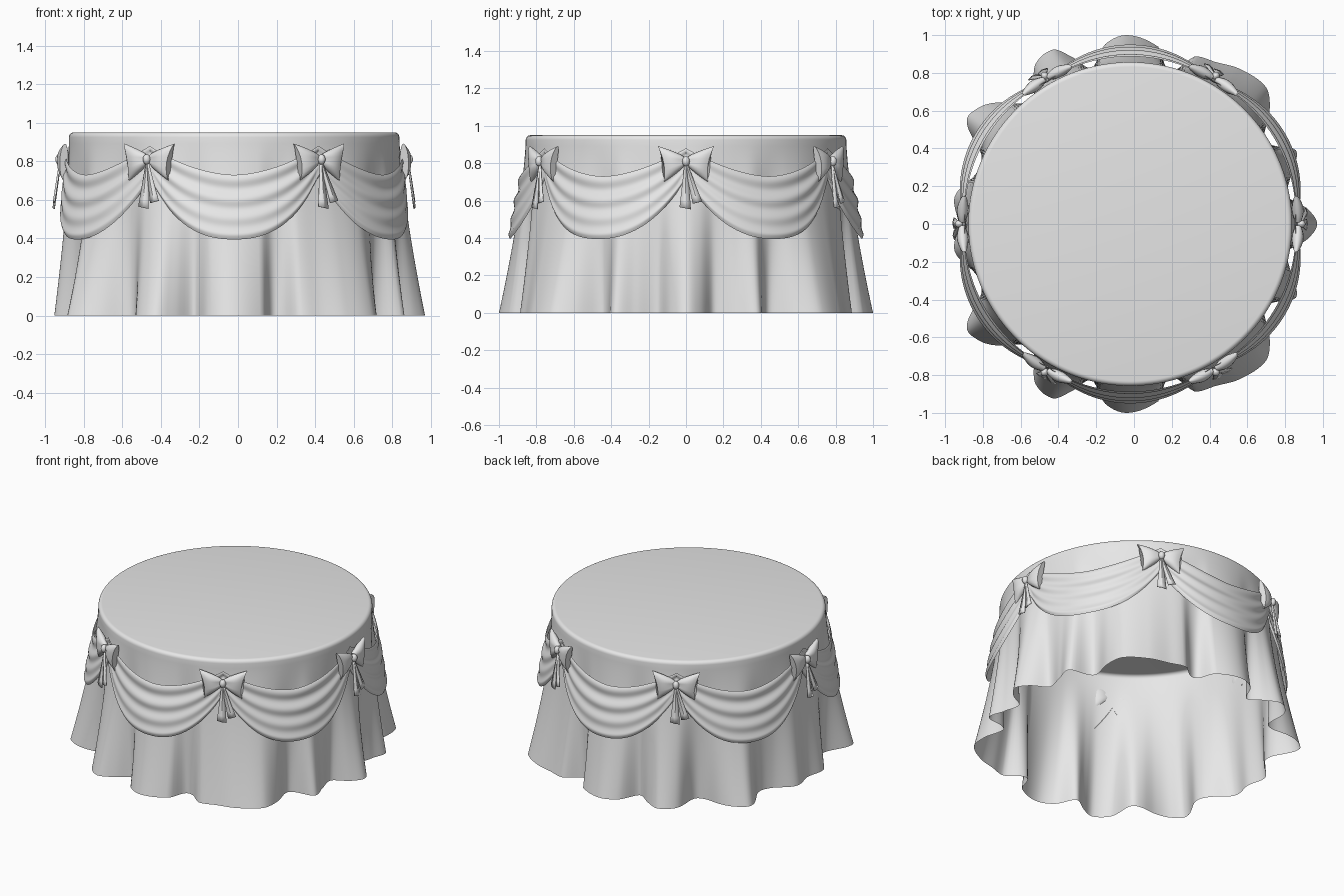
import bpy, math
from math import sin, cos, pi, radians

if "Cube" in bpy.data.objects:
    bpy.data.objects.remove(bpy.data.objects["Cube"])

CX, R, TOP = -0.02, 0.857, 0.95
mat = bpy.data.materials.new("pale grey cloth")
mat.diffuse_color = (0.8, 0.8, 0.8, 1)
mat.use_nodes = True
mat.node_tree.nodes["Principled BSDF"].inputs["Base Color"].default_value = mat.diffuse_color


def make(name, verts, faces, angle=50):
    me = bpy.data.meshes.new(name)
    me.from_pydata(verts, [], faces)
    me.materials.append(mat)
    ob = bpy.data.objects.new(name, me)
    bpy.context.collection.objects.link(ob)
    bpy.ops.object.select_all(action='DESELECT')
    ob.select_set(True)
    bpy.context.view_layer.objects.active = ob
    bpy.ops.object.shade_smooth_by_angle(angle=radians(angle))
    return ob


def polar(a, r, z):
    return (CX + r * cos(a), r * sin(a), z)


def grid_faces(rows, cols, wrap=False):
    f = []
    for i in range(rows - 1):
        for j in range(cols if wrap else cols - 1):
            k = (j + 1) % cols
            f.append((i * cols + j, (i + 1) * cols + j, (i + 1) * cols + k, i * cols + k))
    return f


# Hem outline: angle in degrees and radius, mirrored front to back
HEM = [(0, .99), (5, .94), (10, .845), (18, .90), (24, .96), (29, .86), (33, .845),
       (39, .95), (45, 1.02), (55, 1.005), (62, .97), (69, .95), (73, .86), (77, .85),
       (81, .95), (91, 1.0), (98, .96), (104, .85), (110, .95), (114, 1.01), (121, .98),
       (127, .85), (132, .86), (138, .96), (143, 1.015), (148, 1.02), (155, .87), (162, .86),
       (171, .94), (180, .91)]


def hem(a):
    d = abs((math.degrees(a) + 180) % 360 - 180)
    n = len(HEM)
    i = max(k for k in range(n - 1) if HEM[k][0] <= d + 1e-9)
    (a0, p1), (a1, p2) = HEM[i], HEM[i + 1]
    p0 = HEM[abs(i - 1)][1]
    p3 = HEM[i + 2 if i + 2 < n else n - 2][1]
    t = (d - a0) / (a1 - a0)
    return 0.5 * (2 * p1 + (p2 - p0) * t + (2 * p0 - 5 * p1 + 4 * p2 - p3) * t * t
                  + (3 * p1 - p0 - 3 * p2 + p3) * t ** 3)


def skirt_r(a, z):
    t = max(0, (0.92 - z) / 0.92)
    return R + (hem(a) - R) * t ** 1.4


# Tablecloth: flat top, rounded rim, folded skirt open underneath
N = 360
verts, rows = [], 0
for k in range(6):
    b = k / 5 * pi / 2
    for j in range(N):
        verts.append(polar(2 * pi * j / N, R - .025 + .025 * sin(b), TOP - .025 + .025 * cos(b)))
    rows += 1
for k in range(1, 29):
    z = 0.925 * (1 - k / 28)
    for j in range(N):
        a = 2 * pi * j / N
        verts.append(polar(a, skirt_r(a, z), z))
    rows += 1
make("tablecloth", verts, grid_faces(rows, N, True) + [tuple(range(N))])


# Swag: softly pleated drape hanging between two bows
def swag(idx):
    nu, nv = 81, 41
    verts = []
    for i in range(nv):
        v = i / (nv - 1)
        for j in range(nu):
            s = 2 * j / (nu - 1) - 1
            a = radians(60 * idx + 30 + 30 * s)
            e = 1 - s * s
            zt = .73 + .15 * abs(s) ** 1.75
            zb = .395 + .32 * abs(s) ** 2.3
            z = zt + (zb - zt) * v
            r = .872 + e * (.010 + .070 * v ** .8)
            # pleats fade towards the lower belly
            r += (.004 + .005 * e) * sin(2 * pi * (3.3 * v ** 1.1 + .1)) * (1 - .75 * v)
            r = max(r, skirt_r(a, z) + .008)
            if v > .93:
                r -= .012 * (v - .93) / .07
            verts.append(polar(a, r, z))
    make("swag_%d" % (idx + 1), verts, grid_faces(nv, nu), 80)


# Bow: two puffed loops, a knot and two tails, wrapped around the rim
def bow(idx):
    base = radians(60 * idx)

    def put(x, out, z):
        return polar(base + x / .89, .886 + out, z)

    n = 20
    for side, label in ((-1, "left"), (1, "right")):
        verts, rings = [], 9
        for i in range(rings):
            u = i / (rings - 1)
            h = .022 + .075 * u ** .8
            th = .012 + .022 * sin(pi * min(1, u * .8 + .05))
            for j in range(n):
                b = 2 * pi * j / n
                crease = 1 - .35 * math.exp(-(sin(b) / .3) ** 2) * (1 - u)
                x = side * (.008 + u * (.117 + .016 * sin(b) - .010 * cos(2 * b)))
                verts.append(put(x, th * cos(b) * crease + .004, .81 - .015 * u + h * sin(b)))
        faces = grid_faces(rings, n, True) + [tuple(range((rings - 1) * n, rings * n))]
        make("bow_%d_%s_loop" % (idx + 1, label), verts, faces, 45)

    # knot
    verts = []
    for i in range(9):
        p = pi * (i + .02) / 8.04
        for j in range(14):
            b = 2 * pi * j / 14
            verts.append(put(.02 * sin(p) * cos(b), .02 + .022 * sin(p) * sin(b), .81 + .027 * cos(p)))
    make("bow_%d_knot" % (idx + 1), verts, grid_faces(9, 14, True), 60)

    # tails: tapering strips with a centre fold and a slanted end
    for label, x_end, z_end, w in (("left", -.004, .56, .029), ("right", .058, .59, .024)):
        verts = []
        for i in range(7):
            u = i / 6
            for c in (-1, 0, 1):
                hw = .008 + (w - .008) * u
                z = .80 + (z_end - .80) * u + .006 * c * u * (1 if x_end > 0 else -1)
                verts.append(put(x_end * u + c * hw, .015 + .035 * u + (.006 if c == 0 else 0), z))
        ob = make("bow_%d_%s_tail" % (idx + 1, label), verts, grid_faces(7, 3), 20)
        m = ob.modifiers.new("thickness", 'SOLIDIFY')
        m.thickness = .006


for k in range(6):
    swag(k)
    bow(k)
